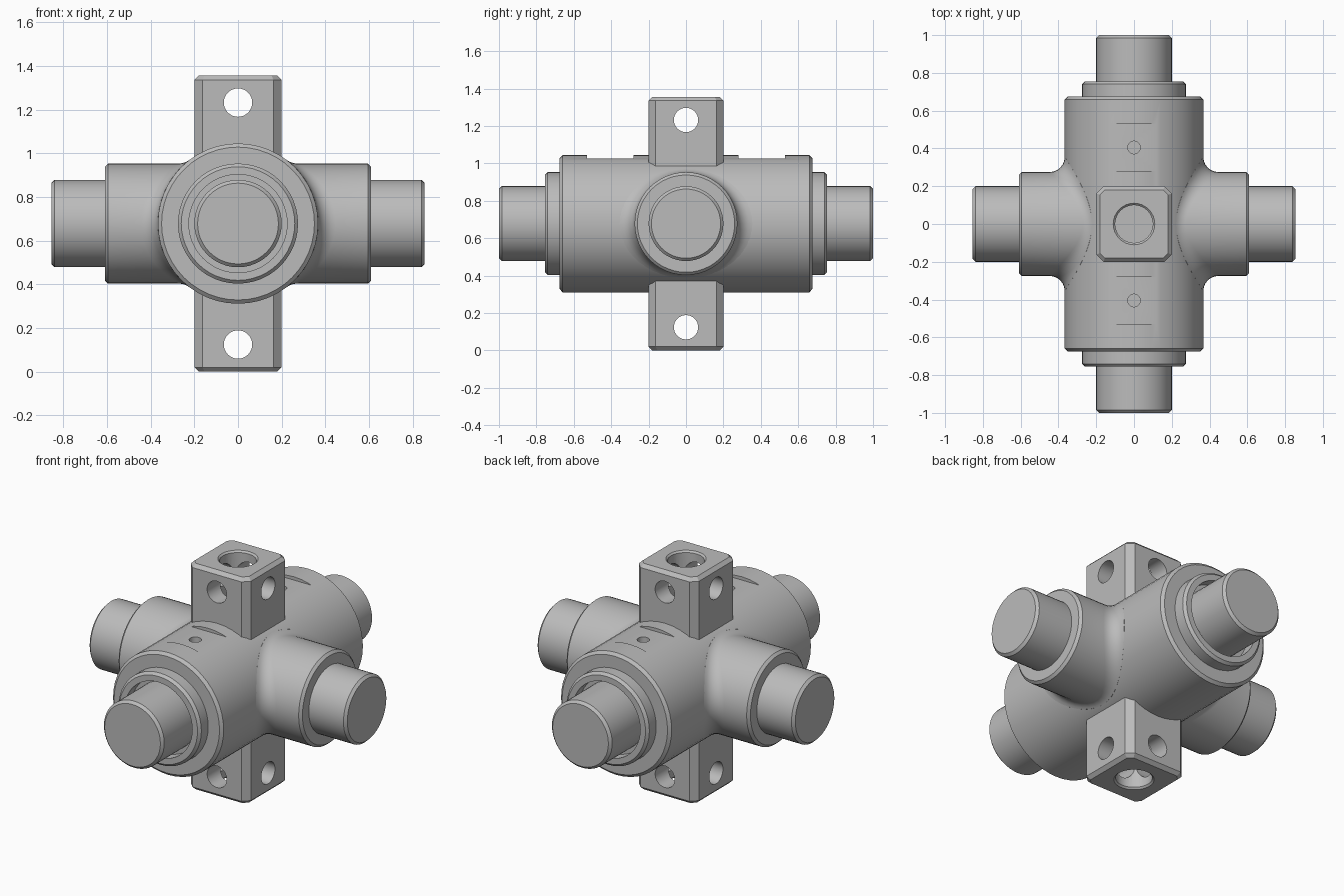
import bpy, bmesh
from math import sin, cos, pi, sqrt, radians
from mathutils import Matrix, Vector

cube = bpy.data.objects.get("Cube")
if cube:
    bpy.data.objects.remove(cube)

MID = 0.678                  # height of the crossing axes
BODY_R, ARM_R, FILLET = 0.367, 0.275, 0.08
SIDES = 48

steel = bpy.data.materials.new("grey_steel")
steel.use_nodes = True
colour = (0.5, 0.5, 0.5, 1)
steel.diffuse_color = colour
steel.node_tree.nodes["Principled BSDF"].inputs["Base Color"].default_value = colour


def make_object(name, bm, matrix=Matrix()):
    bmesh.ops.transform(bm, matrix=matrix, verts=bm.verts)
    bmesh.ops.recalc_face_normals(bm, faces=bm.faces)
    mesh = bpy.data.meshes.new(name)
    bm.to_mesh(mesh)
    bm.free()
    mesh.materials.append(steel)
    obj = bpy.data.objects.new(name, mesh)
    bpy.context.collection.objects.link(obj)
    return obj


def skin(name, rings, matrix=Matrix()):
    """Closed solid through a row of equal rings of points."""
    bm = bmesh.new()
    rows = [[bm.verts.new(p) for p in ring] for ring in rings]
    for a, b in zip(rows, rows[1:]):
        for i in range(len(a)):
            j = (i + 1) % len(a)
            bm.faces.new((a[i], a[j], b[j], b[i]))
    bm.faces.new(rows[0])
    bm.faces.new(rows[-1])
    return make_object(name, bm, matrix)


def circle(x, r, n=SIDES):
    return [Vector((x, r * cos(2 * pi * i / n), r * sin(2 * pi * i / n))) for i in range(n)]


def turned(name, profile, matrix, n=SIDES):
    """Solid of revolution about local x from (x, radius) pairs."""
    return skin(name, [circle(x, r, n) for x, r in profile], matrix)


def cut(obj, cutters):
    for cutter in cutters:
        mod = obj.modifiers.new("cut", 'BOOLEAN')
        mod.operation, mod.solver, mod.object = 'DIFFERENCE', 'EXACT', cutter
        activate(obj)
        bpy.ops.object.modifier_apply(modifier=mod.name)
        bpy.data.objects.remove(cutter)


def activate(obj):
    bpy.ops.object.select_all(action='DESELECT')
    obj.select_set(True)
    bpy.context.view_layer.objects.active = obj


def box(name, size, centre):
    bm = bmesh.new()
    bmesh.ops.create_cube(bm, size=1)
    return make_object(name, bm, Matrix.Translation(centre) @ Matrix.Diagonal((*size, 1)))


centre = Matrix.Translation((0, 0, MID))
along_y = Matrix.Rotation(pi / 2, 4, 'Z')
along_z = Matrix.Rotation(-pi / 2, 4, 'Y')
parts = []

# Main body with stepped collars, end grooves and shafts
half = [(1, .185), (.985, .2), (.69, .2), (.69, .225), (.755, .225), (.755, .26),
        (.74, .275), (.675, .275), (.675, .35), (.66, BODY_R)]
body = turned("main_body", half + [(-x, r) for x, r in reversed(half)], centre @ along_y)

# Flats and small screw holes on top of the body
cutters = []
for side in (-1, 1):
    y = side * 0.405
    cutters.append(box("flat_cutter", (0.5, 0.25, 0.1), (0, y, 1.075)))
    cutters.append(turned("screw_cutter", [(0.9, .034), (1.1, .034)],
                          Matrix.Translation((0, y, 0)) @ along_z, 16))
cut(body, cutters)
parts.append(body)

# Side arms, blended into the body by a rolling-ball fillet
rings = [[] for _ in range(8)]
for p in circle(0, ARM_R + FILLET):
    ball = Vector((sqrt((BODY_R + FILLET) ** 2 - p.z ** 2), p.y, p.z))
    to_body = -Vector((ball.x, 0, ball.z)).normalized()
    to_arm = -Vector((0, ball.y, ball.z)).normalized()
    start = ball + to_body * FILLET
    rings[0].append(Vector((0, start.y, start.z)))
    for k in range(7):
        t = k / 6
        rings[k + 1].append(ball + to_body.slerp(to_arm, t) * FILLET)
arm_end = [(.595, ARM_R), (.61, .26), (.61, .2), (.84, .2), (.855, .185)]
rings += [circle(x, r) for x, r in arm_end]
for name, turn in (("left_arm", 0), ("right_arm", pi)):
    parts.append(skin(name, rings, centre @ Matrix.Rotation(turn, 4, 'Z')))

# Chamfered lug blocks above and below, drilled on three axes
for name, turn in (("top_lug", 0), ("bottom_lug", pi)):
    place = centre @ Matrix.Rotation(turn, 4, 'X')
    bm = bmesh.new()
    bmesh.ops.create_cube(bm, size=1, matrix=Matrix.Translation((0, 0, 0.439))
                          @ Matrix.Diagonal((0.4, 0.4, 0.478, 1)))
    upright = [e for e in bm.edges if abs(e.verts[0].co.z - e.verts[1].co.z) > 0.1]
    bmesh.ops.bevel(bm, geom=upright, offset=0.038, segments=1, affect='EDGES')
    rim = [e for e in bm.edges if min(v.co.z for v in e.verts) > 0.6]
    bmesh.ops.bevel(bm, geom=rim, offset=0.02, segments=1, affect='EDGES')
    lug = make_object(name, bm, place)
    cross = place @ Matrix.Translation((0, 0, 0.554))
    bore = [(.39, .1), (.668, .1), (.68, .112), (.7, .112)]
    cut(lug, [turned("bore_cutter", bore, place @ along_z, 32),
              turned("cross_cutter", [(-.3, .065), (.3, .065)], cross, 32),
              turned("cross_cutter", [(-.3, .065), (.3, .065)], cross @ along_y, 32)])
    parts.append(lug)

for obj in parts:
    activate(obj)
    bpy.ops.object.shade_smooth_by_angle(angle=radians(30))
